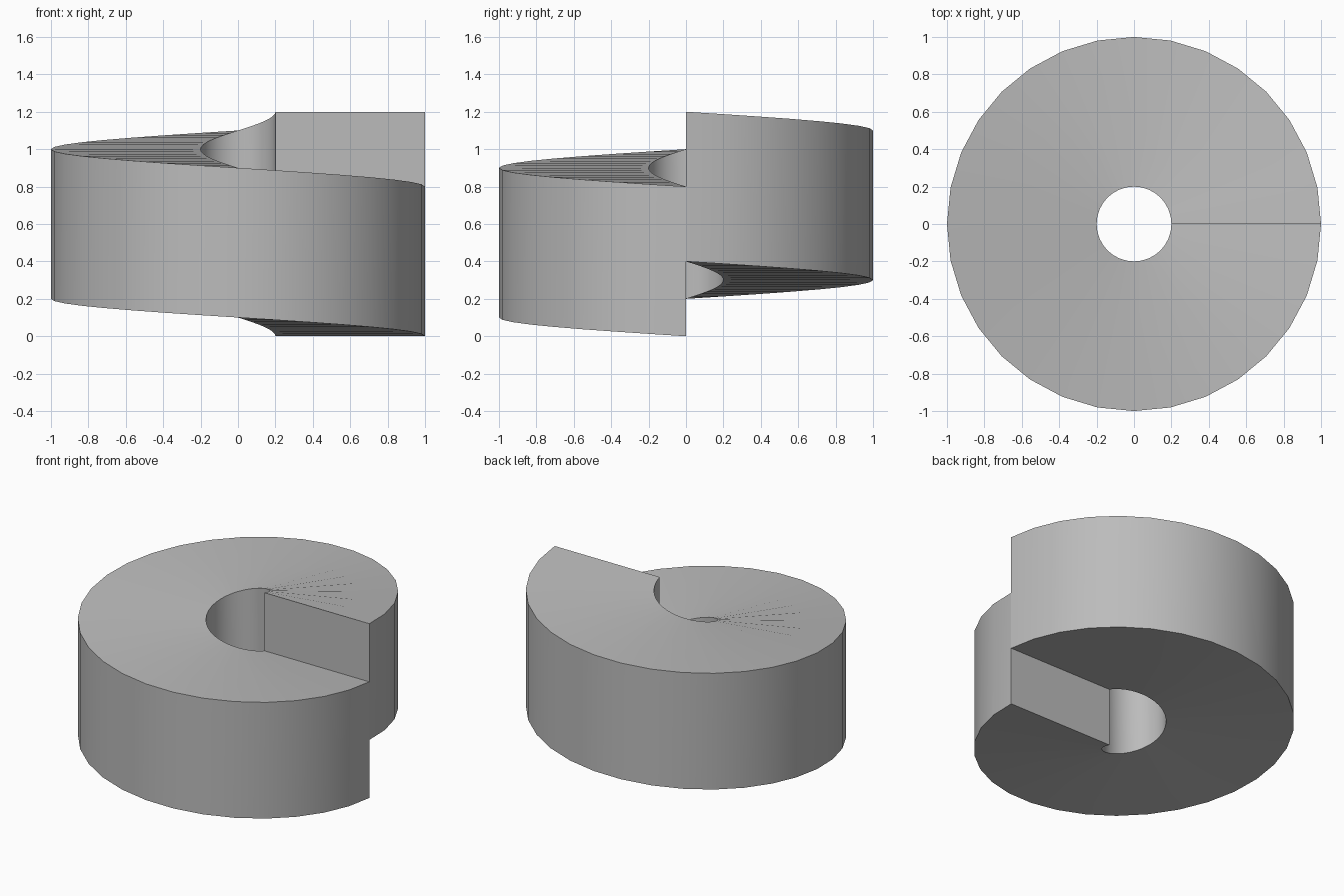
import bpy, bmesh, math

if "Cube" in bpy.data.objects:
    bpy.data.objects.remove(bpy.data.objects["Cube"])

SEGMENTS = 32
INNER, OUTER = 0.2, 1.0
HEIGHT, RISE = 0.8, 0.4

steel = bpy.data.materials.new("plain grey")
steel.diffuse_color = (0.5, 0.5, 0.5, 1)
steel.use_nodes = True
steel.node_tree.nodes["Principled BSDF"].inputs["Base Color"].default_value = steel.diffuse_color

# Rectangular cross-sections descending one full helical turn
bm = bmesh.new()
rings = []
for i in range(SEGMENTS + 1):
    t = i / SEGMENTS
    a = 2 * math.pi * t
    z = RISE * (1 - t)
    section = [(INNER, z), (OUTER, z), (OUTER, z + HEIGHT), (INNER, z + HEIGHT)]
    rings.append([bm.verts.new((r * math.cos(a), r * math.sin(a), h)) for r, h in section])

# Walls between neighbouring sections
for a, b in zip(rings, rings[1:]):
    for k in range(4):
        n = (k + 1) % 4
        bm.faces.new((a[k], a[n], b[n], b[k]))

# Flat end faces at the split
bm.faces.new(rings[0])
bm.faces.new(rings[-1])
bmesh.ops.recalc_face_normals(bm, faces=bm.faces)

mesh = bpy.data.meshes.new("split_washer")
bm.to_mesh(mesh)
bm.free()
mesh.materials.append(steel)
washer = bpy.data.objects.new("split_washer", mesh)
bpy.context.collection.objects.link(washer)

# Smooth curved walls, sharp rims
bpy.context.view_layer.objects.active = washer
washer.select_set(True)
bpy.ops.object.shade_smooth_by_angle(angle=math.radians(30))
